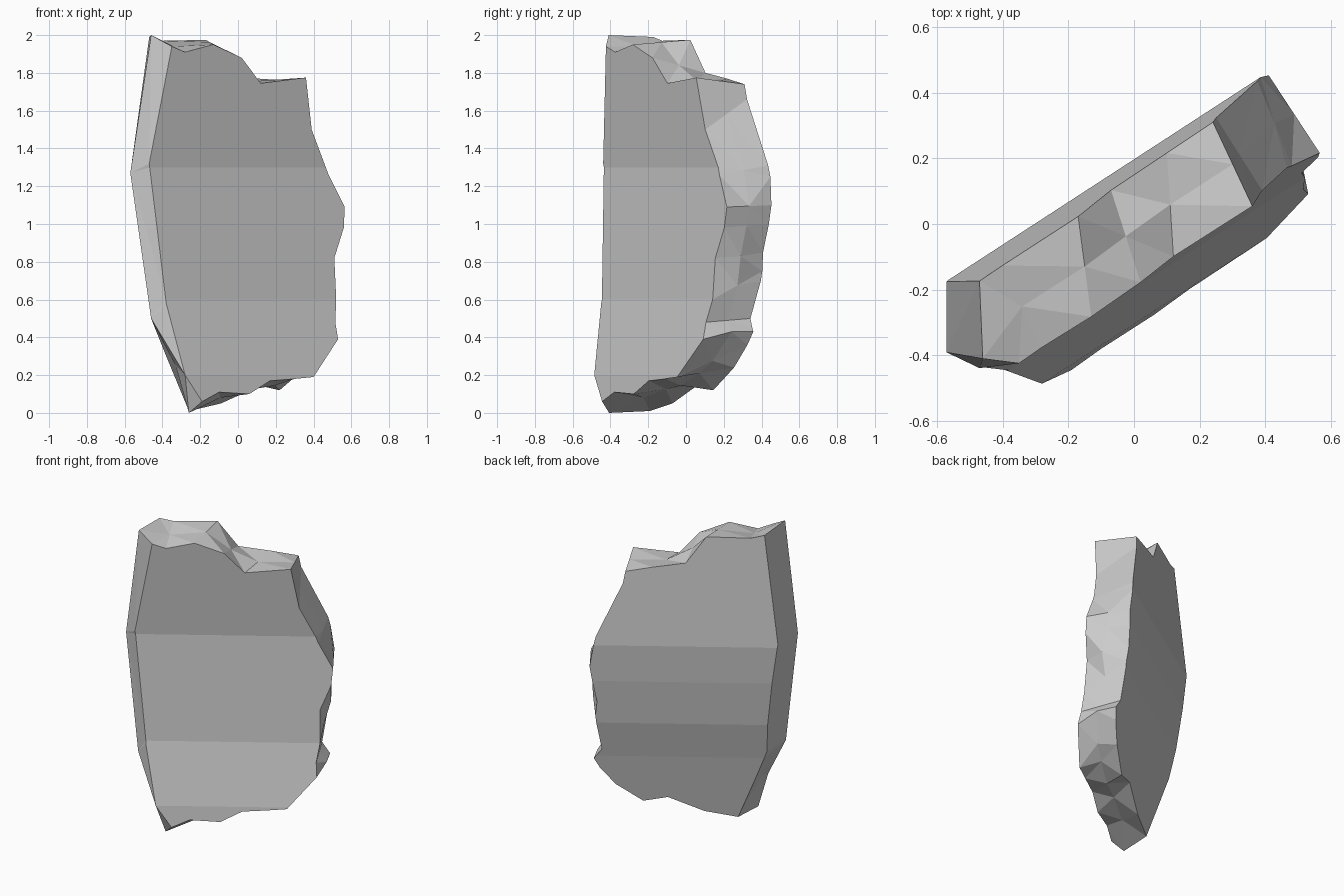
import bpy, bmesh
from mathutils import Vector

if "Cube" in bpy.data.objects:
    bpy.data.objects.remove(bpy.data.objects["Cube"])

# Outline pairs, clockwise from top left: front x, front z, back x, back z
OUTLINE = [
    (-.35, 1.94, -.47, 1.99), (-.28, 1.91, -.40, 1.97), (-.13, 1.95, -.17, 1.975),
    (.02, 1.88, -.07, 1.80), (.12, 1.745, .10, 1.77), (.36, 1.775, .24, 1.74),
    (.39, 1.5, .25, 1.66), (.48, 1.26, .375, 1.31), (.565, 1.09, .41, 1.1),
    (.56, .98, .40, 1.0), (.51, .82, .385, .85), (.52, .6, .40, .75),
    (.515, .48, .395, .5), (.53, .39, .445, .43), (.4, .19, .42, .36),
    (.3, .18, .35, .24), (.17, .17, .22, .12), (.06, .10, .09, .15),
    (-.1, .11, -.09, .05), (-.19, .06, -.26, .01), (-.28, .2, -.38, .3),
    (-.38, .58, -.46, .5), (-.47, 1.32, -.57, 1.27),
]
# Ridge points on the rim: x, z, depth (others lie halfway)
RIDGE = {0: (-.46, 2.0, .093), 10: (.5, .83, .03), 13: (.5, .43, .07),
         19: (-.26, 0, .2), 21: (-.46, .5, .1), 22: (-.57, 1.27, .017)}
# Depth of the bent front and back faces by height
FRONT = [(0, .275), (.2, .255), (.6, .165), (1.3, .11), (2, .17)]
BACK = [(0, .02), (.45, -.06), (.7, -.115), (1, -.15), (1.25, -.165), (2, -.11)]


def depth(profile, z):
    for (z0, d0), (z1, d1) in zip(profile, profile[1:]):
        if z <= z1:
            return d0 + (d1 - d0) * (z - z0) / (z1 - z0)
    return profile[-1][1]


def slant(x, d):
    # the slab stands turned about 33 degrees from the x axis
    return (.545 * x - d) / .839


# Three rings: front edge, rim ridge, back edge, first on flat layers
bm = bmesh.new()
front, ridge, back = [], [], []
for i, (fx, fz, bx, bz) in enumerate(OUTLINE):
    front.append(bm.verts.new((fx, -5, fz)))
    back.append(bm.verts.new((bx, 5, bz)))
    middle = ((fx + bx) / 2, (fz + bz) / 2, (depth(FRONT, fz) + depth(BACK, bz)) / 2)
    x, z, d = RIDGE.get(i, middle)
    ridge.append(bm.verts.new((x, slant(x, d), z)))
n = len(OUTLINE)
for a, b in ((front, ridge), (ridge, back)):
    for i in range(n):
        j = (i + 1) % n
        bm.faces.new((a[i], a[j], b[j], b[i]))

# Caps, cut at the crease heights
for ring, profile in ((front, FRONT), (back, BACK)):
    bm.faces.new(ring)
    side = ring[0].co.y
    for z, _ in profile[1:-1]:
        faces = [f for f in bm.faces if all(v.co.y == side for v in f.verts)]
        edges = {e for f in faces for e in f.edges}
        verts = {v for f in faces for v in f.verts}
        bmesh.ops.bisect_plane(bm, geom=faces + list(edges) + list(verts), dist=1e-5,
                               plane_co=Vector((0, 0, z)), plane_no=Vector((0, 0, 1)))

# Bend both caps to their profiles
for v in bm.verts:
    if abs(v.co.y) > 4:
        v.co.y = slant(v.co.x, depth(FRONT if v.co.y < 0 else BACK, v.co.z))
bmesh.ops.triangulate(bm, faces=bm.faces)
bmesh.ops.recalc_face_normals(bm, faces=bm.faces)
mesh = bpy.data.meshes.new("stone_slab")
bm.to_mesh(mesh)
bm.free()
bpy.context.collection.objects.link(bpy.data.objects.new("stone_slab", mesh))
